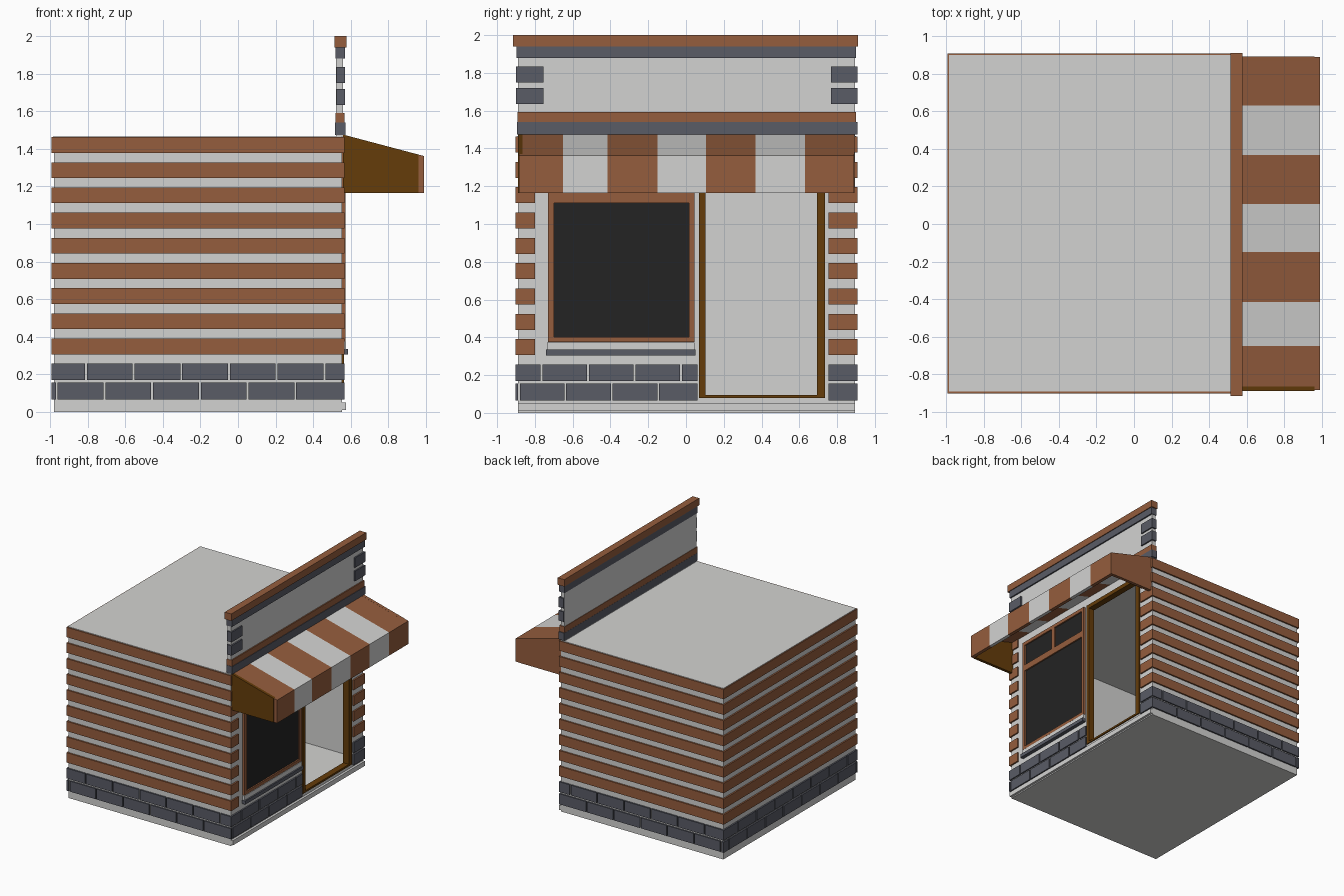
import bpy

cube = bpy.data.objects.get("Cube")
if cube:
    bpy.data.objects.remove(cube, do_unlink=True)


def material(name, r, g, b):
    m = bpy.data.materials.new(name)
    m.use_nodes = True
    m.diffuse_color = (r, g, b, 1)
    bsdf = m.node_tree.nodes["Principled BSDF"]
    bsdf.inputs["Base Color"].default_value = (r, g, b, 1)
    bsdf.inputs["Roughness"].default_value = 0.9
    return m


LIGHT = material("light plaster", 0.65, 0.65, 0.64)
TERRA = material("terracotta", 0.30, 0.11, 0.047)
SLATE = material("slate", 0.10, 0.106, 0.133)
BROWN = material("dark brown", 0.13, 0.046, 0.003)
GLASS = material("dark glass", 0.017, 0.017, 0.017)


def prism(name, mat, outline, y0, y1):
    """Extrude an (x, z) outline along y."""
    n = len(outline)
    verts = [(x, y, z) for y in (y0, y1) for x, z in outline]
    faces = [tuple(range(n)), tuple(reversed(range(n, 2 * n)))]
    faces += [(i, i + n, (i + 1) % n + n, (i + 1) % n) for i in range(n)]
    mesh = bpy.data.meshes.new(name)
    mesh.from_pydata(verts, [], faces)
    mesh.materials.append(mat)
    obj = bpy.data.objects.new(name, mesh)
    bpy.context.collection.objects.link(obj)
    return obj


def box(name, mat, x, y, z):
    (x0, x1), (z0, z1) = x, z
    return prism(name, mat, [(x0, z0), (x1, z0), (x1, z1), (x0, z1)], *y)


# Main dimensions
BACK, FACE = -0.98, 0.555
RIGHT, LEFT = -0.89, 0.895
TOP, WALL, OUT = 1.465, 0.04, 0.013
DOOR = (0.07, 0.735)
DOOR_Z = (0.08, 1.38)
INNER = FACE - WALL

# Hollow shell with a door opening in the facade
box("floor", LIGHT, (BACK, FACE), (RIGHT, LEFT), (0, DOOR_Z[0]))
box("roof", LIGHT, (BACK - 0.005, FACE), (RIGHT - 0.003, LEFT + 0.006), (TOP - WALL, TOP + 0.002))
box("rear_wall", LIGHT, (BACK, BACK + WALL), (RIGHT, LEFT), (DOOR_Z[0], TOP - WALL))
for name, y in (("right_wall", (RIGHT, RIGHT + WALL)), ("left_wall", (LEFT - WALL, LEFT))):
    box(name, LIGHT, (BACK + WALL, INNER), y, (DOOR_Z[0], TOP - WALL))
box("window_wall", LIGHT, (INNER, FACE), (RIGHT, DOOR[0]), (DOOR_Z[0], TOP - WALL))
box("door_side_wall", LIGHT, (INNER, FACE), (DOOR[1], LEFT), (DOOR_Z[0], TOP - WALL))
box("door_lintel", LIGHT, (INNER, FACE), DOOR, (DOOR_Z[1], TOP - WALL))
box("front_step", LIGHT, (FACE, 0.575), (RIGHT, LEFT), (0.01, 0.05))

# Horizontal planks on the closed walls, with short returns on the facade
for i in range(9):
    z = (0.306 + i * 0.1341, 0.39 + i * 0.1341)
    x = (BACK - OUT, FACE + OUT)
    box("right_plank", TERRA, x, (RIGHT - OUT, RIGHT), z)
    box("left_plank", TERRA, x, (LEFT, LEFT + OUT), z)
    box("rear_plank", TERRA, (BACK - OUT, BACK), (RIGHT, LEFT), z)
    box("facade_plank_right", TERRA, (FACE, FACE + OUT), (RIGHT, -0.80), z)
    box("facade_plank_left", TERRA, (FACE, FACE + OUT), (0.755, LEFT), z)


# Slate brick courses
def course(start, end, offset, pitch, gap=0.01):
    """Brick spans between start and end, with the first joint at offset."""
    spans, a, joint = [], start, offset
    while joint < end - 0.01:
        spans.append((a, joint - gap / 2))
        a, joint = joint + gap / 2, joint + pitch
    return spans + [(a, end)]


for z, jx, jy in (((0.065, 0.155), -0.965, -0.885), ((0.17, 0.257), -0.81, -0.765)):
    x0, x1, y0, y1 = BACK - OUT, FACE + OUT, RIGHT - OUT, LEFT + OUT
    for span in course(x0, x1, jx, 0.254):
        box("right_brick", SLATE, span, (y0, RIGHT), z)
        box("left_brick", SLATE, span, (LEFT, y1), z)
    for span in course(y0, y1, jy, 0.246):
        box("rear_brick", SLATE, (x0, BACK), span, z)
    for span in course(y0, 0.06, jy, 0.246):
        box("facade_brick", SLATE, (FACE, x1), span, z)
    box("facade_corner_brick", SLATE, (FACE, x1), (0.755, y1), z)

# Door frame
fx = (INNER - 0.005, FACE + 0.01)
box("door_threshold", BROWN, fx, DOOR, (DOOR_Z[0], 0.096))
box("door_head", BROWN, fx, DOOR, (DOOR_Z[1] - 0.035, DOOR_Z[1]))
for y in ((DOOR[0], 0.104), (0.693, DOOR[1])):
    box("door_jamb", BROWN, fx, y, DOOR_Z)

# Window with one large pane and two transom panes
wx = (FACE, FACE + 0.018)
box("window_glass", GLASS, (FACE, FACE + 0.006), (-0.72, 0.035), (0.385, 1.37))
for y in ((-0.73, -0.70), (0.016, 0.045)):
    box("window_stile", TERRA, wx, y, (0.375, 1.38))
for z in ((0.375, 0.402), (1.11, 1.165), (1.35, 1.38)):
    box("window_rail", TERRA, wx, (-0.70, 0.016), z)
box("transom_mullion", TERRA, wx, (-0.36, -0.325), (1.165, 1.35))
box("window_sill", LIGHT, (FACE, 0.575), (-0.735, 0.045), (0.335, 0.373))
box("sill_ledge", SLATE, (FACE, 0.587), (-0.74, 0.05), (0.305, 0.335))

# Striped awning, open underneath
edges = [-0.885, -0.65, -0.415, -0.15, 0.107, 0.367, 0.63, 0.89]
canopy = [(0.56, 1.475), (0.56, 1.45), (0.96, 1.34), (0.96, 1.165), (0.99, 1.165), (0.99, 1.362)]
for i, (a, b) in enumerate(zip(edges, edges[1:])):
    prism("awning_stripe", LIGHT if i % 2 else TERRA, canopy, a, b)
side = [(0.56, 1.165), (0.96, 1.165), (0.96, 1.37), (0.56, 1.476)]
prism("awning_right_side", BROWN, side, -0.89, -0.865)
prism("awning_left_side", TERRA, side, 0.865, 0.892)

# Parapet sign wall with bands, corner blocks and cap
box("parapet", LIGHT, (0.522, 0.558), (RIGHT, LEFT), (TOP, 1.94))
box("parapet_base_band", SLATE, (0.517, 0.572), (-0.895, 0.908), (1.475, 1.54))
box("parapet_lower_band", TERRA, (0.518, 0.568), (-0.893, 0.9), (1.54, 1.592))
box("parapet_upper_band", SLATE, (0.518, 0.57), (-0.897, 0.9), (1.88, 1.94))
box("parapet_cap", TERRA, (0.515, 0.577), (-0.915, 0.91), (1.94, 2.0))
for z in ((1.635, 1.72), (1.75, 1.835)):
    box("corner_block_right", SLATE, (0.524, 0.57), (-0.9, -0.755), z)
    box("corner_block_left", SLATE, (0.524, 0.57), (0.768, 0.907), z)
